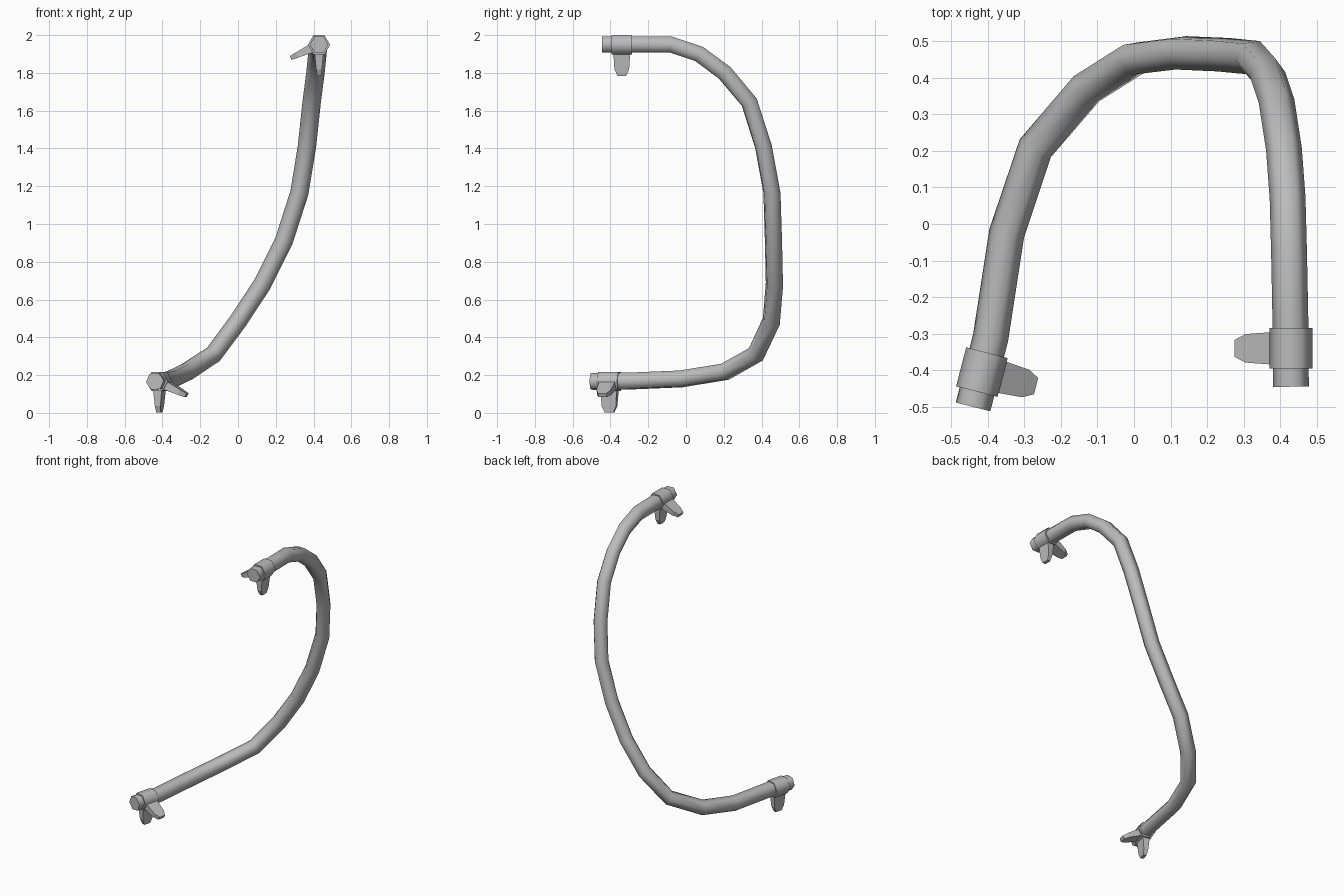
import bpy, bmesh, math
from mathutils import Vector, Matrix

cube = bpy.data.objects.get("Cube")
if cube:
    bpy.data.objects.remove(cube, do_unlink=True)

grey = bpy.data.materials.new("plain_grey")
grey.use_nodes = True
colour = (0.5, 0.5, 0.5, 1)
grey.diffuse_color = colour
grey.node_tree.nodes["Principled BSDF"].inputs["Base Color"].default_value = colour

SIDES = 6


def finish(name, bm, matrix=None, smooth_sides=True):
    """Turn a bmesh into an object; only the quad sides are smooth."""
    bmesh.ops.recalc_face_normals(bm, faces=bm.faces)
    for face in bm.faces:
        face.smooth = smooth_sides and len(face.verts) == 4
    mesh = bpy.data.meshes.new(name)
    bm.to_mesh(mesh)
    bm.free()
    mesh.materials.append(grey)
    obj = bpy.data.objects.new(name, mesh)
    bpy.context.collection.objects.link(obj)
    if matrix:
        obj.matrix_world = matrix
    return obj


def skin(bm, rings):
    """Bridge successive rings and cap both ends."""
    n = len(rings[0])
    for a, b in zip(rings, rings[1:]):
        for i in range(n):
            j = (i + 1) % n
            bm.faces.new((a[i], a[j], b[j], b[i]))
    bm.faces.new(rings[0])
    bm.faces.new(rings[-1])


def sweep_tube(name, points, radius):
    """Six-sided tube along a path, carried without twist."""
    pts = [Vector(p) for p in points]
    legs = [(b - a).normalized() for a, b in zip(pts, pts[1:])]
    tangents = [legs[0]]
    tangents += [(a + b).normalized() for a, b in zip(legs, legs[1:])]
    tangents.append(legs[-1])
    side = Vector((1, 0, 0))
    previous = tangents[0]
    bm = bmesh.new()
    rings = []
    for p, t in zip(pts, tangents):
        side = previous.rotation_difference(t) @ side
        side = (side - t * side.dot(t)).normalized()
        up = t.cross(side)
        previous = t
        angles = [math.tau * i / SIDES for i in range(SIDES)]
        rings.append([bm.verts.new(p + radius * (side * math.cos(a) + up * math.sin(a)))
                      for a in angles])
    skin(bm, rings)
    return finish(name, bm)


def collar(name, matrix):
    """Hexagonal sleeve around local y, corners pointing sideways."""
    bm = bmesh.new()
    rings = [[bm.verts.new((0.0585 * math.cos(math.tau * i / SIDES), y,
                            0.0585 * math.sin(math.tau * i / SIDES)))
              for i in range(SIDES)] for y in (-0.055, 0.055)]
    skin(bm, rings)
    return finish(name, bm, matrix)


def fin(name, matrix, angle):
    """Tapered clip blade pointing along local x, turned about local y."""
    # reach, half width, half thickness
    sections = [(0.02, 0.046, 0.026), (0.13, 0.039, 0.015), (0.165, 0.023, 0.011)]
    bm = bmesh.new()
    rings = [[bm.verts.new((x, sy * w, sz * h))
              for sy, sz in ((-1, -1), (1, -1), (1, 1), (-1, 1))]
             for x, w, h in sections]
    skin(bm, rings)
    return finish(name, bm, matrix @ Matrix.Rotation(angle, 4, 'Y'), False)


# Bent tube from the upper end to the lower end
path = [
    (0.429, -0.445, 1.95), (0.428, -0.28, 1.95), (0.424, -0.08, 1.95),
    (0.42, 0.07, 1.90), (0.41, 0.205, 1.80), (0.39, 0.335, 1.645),
    (0.365, 0.41, 1.41), (0.325, 0.455, 1.165), (0.243, 0.463, 0.91),
    (0.128, 0.468, 0.68), (0.0, 0.452, 0.485), (-0.13, 0.37, 0.31),
    (-0.27, 0.207, 0.218), (-0.348, -0.025, 0.18), (-0.392, -0.31, 0.168),
    (-0.44, -0.5, 0.167),
]
sweep_tube("bent_tube", path, 0.049)

# A collar with two fins at each end: one hangs down, one leans inward
ends = [
    ("upper", (0.429, -0.34, 1.949), 0, math.radians(155)),
    ("lower", (-0.416, -0.405, 0.166), math.radians(-14.5), math.radians(26)),
]
for label, centre, yaw, lean in ends:
    place = Matrix.Translation(centre) @ Matrix.Rotation(yaw, 4, 'Z')
    collar(label + "_collar", place)
    fin(label + "_hanging_fin", place, math.radians(90))
    fin(label + "_side_fin", place, lean)
